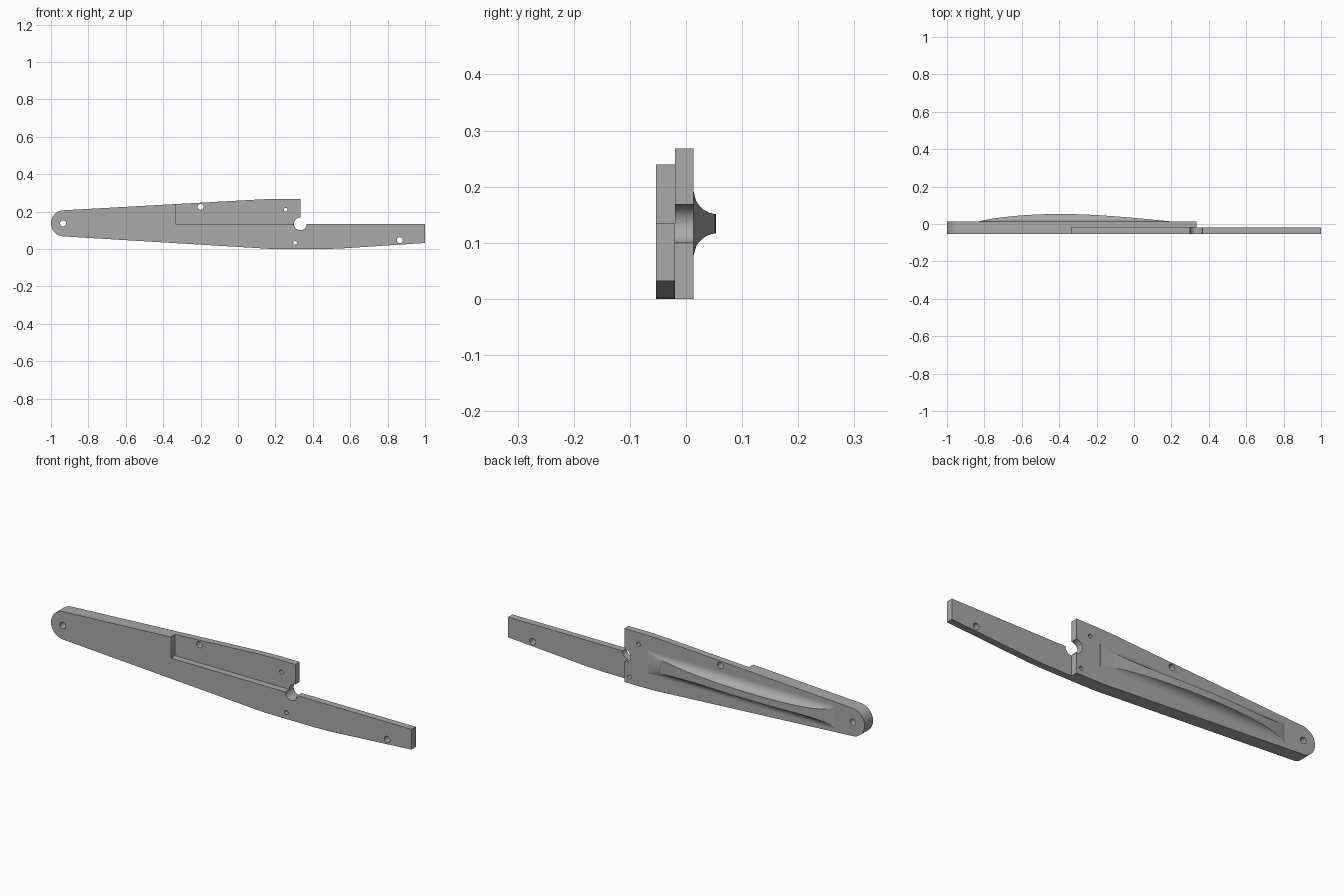
import bpy, bmesh, math
from mathutils import Matrix

cube = bpy.data.objects.get("Cube")
if cube:
    bpy.data.objects.remove(cube, do_unlink=True)

grey = bpy.data.materials.new("plain grey")
grey.use_nodes = True
colour = (0.4, 0.4, 0.4, 1)
grey.diffuse_color = colour
grey.node_tree.nodes["Principled BSDF"].inputs["Base Color"].default_value = colour

FRONT, MIDDLE, BACK = -0.0535, -0.02, 0.0135
AXIS = 0.134            # height of the pivot line


def add_object(name, bm):
    bmesh.ops.recalc_face_normals(bm, faces=bm.faces[:])
    mesh = bpy.data.meshes.new(name)
    bm.to_mesh(mesh)
    bm.free()
    obj = bpy.data.objects.new(name, mesh)
    bpy.context.collection.objects.link(obj)
    mesh.materials.append(grey)
    return obj


def prism(name, outline, y0, y1):
    """Extrude an x-z outline along y."""
    bm = bmesh.new()
    face = bm.faces.new([bm.verts.new((x, y0, z)) for x, z in outline])
    new = bmesh.ops.extrude_face_region(bm, geom=[face])["geom"]
    verts = [v for v in new if isinstance(v, bmesh.types.BMVert)]
    bmesh.ops.translate(bm, verts=verts, vec=(0, y1 - y0, 0))
    return add_object(name, bm)


def circle(x, z, r, n):
    return [(x + r * math.cos(math.tau * i / n), z + r * math.sin(math.tau * i / n))
            for i in range(n)]


def cut(target, cutter):
    cutter.hide_render = True
    mod = target.modifiers.new("cut", "BOOLEAN")
    mod.operation, mod.solver, mod.object = "DIFFERENCE", "EXACT", cutter
    bpy.context.view_layer.objects.active = target
    bpy.ops.object.modifier_apply(modifier=mod.name)
    bpy.data.objects.remove(cutter, do_unlink=True)


def smooth(obj, degrees):
    bpy.ops.object.select_all(action="DESELECT")
    obj.select_set(True)
    bpy.context.view_layer.objects.active = obj
    bpy.ops.object.shade_smooth_by_angle(angle=math.radians(degrees))


# Long tapered arm with a rounded end
nose = [(-0.93 + 0.07 * math.cos(a), 0.137 + 0.07 * math.sin(a))
        for a in [math.pi * (0.5 + i / 24) for i in range(25)]]
lower = [(0.1, 0.005), (0.16, 0.001), (0.22, 0), (0.46, 0), (0.54, 0.002), (0.62, 0.007), (1, 0.032)]
upper = [(1, 0.268), (0.2, 0.268), (0.12, 0.265)]
arm = prism("arm", nose + lower + upper, FRONT, BACK)

# Half-lap joint: front upper step and open back at the tail
cut(arm, prism("lap_cutter", [(-0.335, AXIS), (2, AXIS), (2, 1), (-0.335, 1)], -1, MIDDLE))
cut(arm, prism("tail_cutter", [(0.333, -1), (2, -1), (2, 1), (0.333, 1)], MIDDLE, 1))

# Pivot bore and screw holes
cut(arm, prism("pivot_cutter", circle(0.333, AXIS, 0.034, 48), -1, 1))
for x, z, r in [(-0.935, 0.137, 0.016), (-0.2, 0.225, 0.016), (0.255, 0.21, 0.01),
                (0.305, 0.033, 0.01), (0.865, 0.047, 0.016)]:
    cut(arm, prism("hole_cutter", circle(x, z, r, 24), -1, 1))
smooth(arm, 25)

# Back ridge: hollow-sided grip with an arched crest
STATIONS, STEPS, HOLLOW, BASE = 64, 10, 0.043, 0.06
START, LENGTH, RISE = -0.83, 1.03, 0.04
bm = bmesh.new()
rings = []
for i in range(STATIONS + 1):
    t = i / STATIONS
    crest = max(0.0002, RISE * math.sin(math.pi * t ** 0.8))
    limit = math.acos(1 - crest / HOLLOW)
    side = [(BASE - HOLLOW * math.sin(limit * k / STEPS),
             HOLLOW * (1 - math.cos(limit * k / STEPS))) for k in range(STEPS + 1)]
    side.insert(0, (BASE, -0.002))
    section = side + [(-w, h) for w, h in reversed(side)]
    rings.append([bm.verts.new((START + LENGTH * t, BACK + h, AXIS + w)) for w, h in section])
count = len(rings[0])
for a, b in zip(rings, rings[1:]):
    for k in range(count):
        n = (k + 1) % count
        bm.faces.new((a[k], a[n], b[n], b[k]))
bm.faces.new(rings[0])
bm.faces.new(rings[-1])
ridge = add_object("back_ridge", bm)
smooth(ridge, 30)
